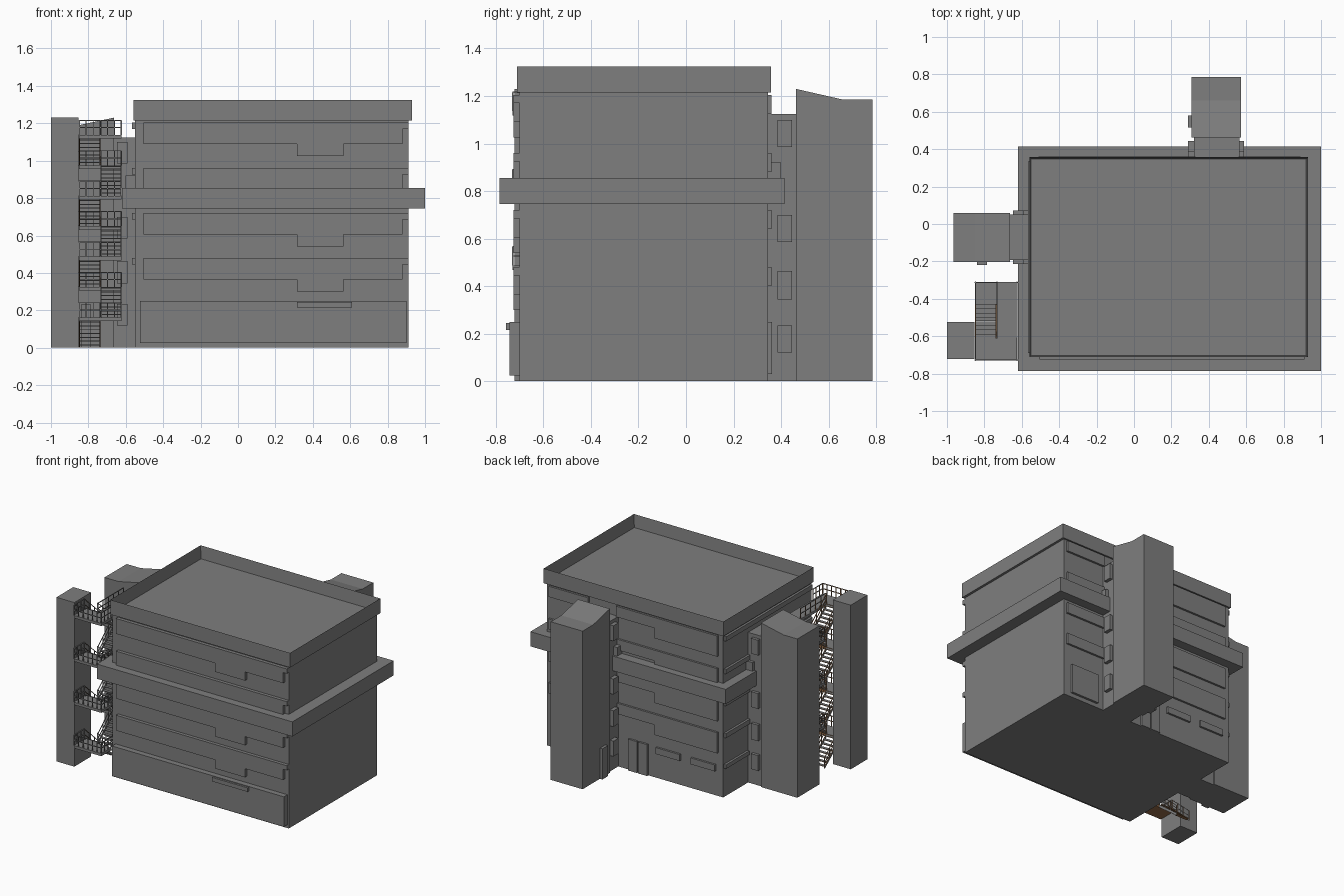
import bpy, bmesh
from mathutils import Vector

if "Cube" in bpy.data.objects:
    bpy.data.objects.remove(bpy.data.objects["Cube"])


def material(name, col):
    m = bpy.data.materials.new(name)
    m.diffuse_color = (*col, 1)
    m.use_nodes = True
    m.node_tree.nodes["Principled BSDF"].inputs["Base Color"].default_value = m.diffuse_color
    return m


GREY = material("concrete grey", (0.21, 0.21, 0.21))
BROWN = material("stair brown", (0.30, 0.15, 0.065))


def add_prism(bm, pts, axis, a, b):
    """Extrude a 2D outline along an axis from a to b."""
    def place(p, d):
        return {'x': (d, p[0], p[1]), 'y': (p[0], d, p[1]), 'z': (p[0], p[1], d)}[axis]
    lo = [bm.verts.new(place(p, a)) for p in pts]
    hi = [bm.verts.new(place(p, b)) for p in pts]
    n = len(pts)
    bm.faces.new(lo)
    bm.faces.new(hi[::-1])
    for i in range(n):
        j = (i + 1) % n
        bm.faces.new((lo[i], hi[i], hi[j], lo[j]))


def add_box(bm, x0, x1, y0, y1, z0, z1):
    add_prism(bm, [(x0, y0), (x1, y0), (x1, y1), (x0, y1)], 'z', z0, z1)


def finish(bm, name, brown_rule=False):
    bmesh.ops.recalc_face_normals(bm, faces=bm.faces[:])
    bm.normal_update()
    if brown_rule:  # undersides and rear-facing sides are brown
        for f in bm.faces:
            f.material_index = int(f.normal.z < -0.5 or f.normal.y > 0.5)
    me = bpy.data.meshes.new(name)
    bm.to_mesh(me)
    bm.free()
    me.materials.append(GREY)
    if brown_rule:
        me.materials.append(BROWN)
    ob = bpy.data.objects.new(name, me)
    bpy.context.collection.objects.link(ob)
    return ob


def box(name, *dims):
    bm = bmesh.new()
    add_box(bm, *dims)
    return finish(bm, name)


def prism(name, pts, axis, a, b):
    bm = bmesh.new()
    add_prism(bm, pts, axis, a, b)
    return finish(bm, name)


# Main block and overhanging slab
box("main_block", -0.55, 0.912, -0.70, 0.345, 0, 1.216)
box("overhang_slab", -0.62, 1.0, -0.785, 0.415, 0.745, 0.855)

# Roof tray with parapet
bm = bmesh.new()
add_box(bm, -0.56, 0.93, -0.712, 0.357, 1.215, 1.325)
bmesh.ops.recalc_face_normals(bm, faces=bm.faces[:])
top = max(bm.faces, key=lambda f: f.calc_center_median().z)
bmesh.ops.inset_region(bm, faces=[top], thickness=0.014)
bmesh.ops.translate(bm, verts=top.verts[:], vec=Vector((0, 0, -0.095)))
finish(bm, "roof_parapet")

# Stepped window bands on each upper floor, front, back and left
for i, t in enumerate((0.48, 0.72, 0.96, 1.205)):
    prism(f"front_band_{i}", [
        (-0.505, t), (-0.505, t - 0.115), (0.315, t - 0.115), (0.315, t - 0.18),
        (0.565, t - 0.18), (0.565, t - 0.115), (0.88, t - 0.115),
        (0.88, t - 0.035), (0.912, t - 0.035), (0.912, t)], 'y', -0.725, -0.695)
    prism(f"back_band_{i}", [
        (-0.51, t), (-0.51, t - 0.155), (0.01, t - 0.155), (0.01, t - 0.08),
        (0.33, t - 0.08), (0.33, t)], 'y', 0.34, 0.36)
    box(f"back_right_band_{i}", 0.56, 0.89, 0.34, 0.36, t - 0.08, t)
    box(f"left_ledge_{i}", -0.567, -0.545, -0.69, 0.335, t - 0.035, t)

# Ground floor panels, ledge, doors and windows
box("front_ground_panel", -0.525, 0.90, -0.742, -0.695, 0.025, 0.25)
box("front_ledge", 0.315, 0.61, -0.757, -0.74, 0.215, 0.245)
box("left_ground_ledge", -0.567, -0.545, 0.06, 0.335, 0.215, 0.245)
box("back_ground_panel", 0.62, 0.85, 0.34, 0.362, 0.03, 0.25)
for i, x in enumerate((0.07, 0.155)):
    box(f"back_door_{i}", x, x + 0.075, 0.34, 0.36, 0.0, 0.235)
for i, x in enumerate((-0.49, -0.20)):
    box(f"back_window_{i}", x, x + 0.2, 0.34, 0.36, 0.185, 0.233)

# Back tower with sloped top, connector and side door
prism("back_tower", [(0.462, 0), (0.785, 0), (0.785, 1.185), (0.66, 1.185), (0.462, 1.23)],
      'x', 0.308, 0.572)
box("back_connector", 0.32, 0.563, 0.34, 0.47, 0, 1.125)
box("back_tower_door", 0.288, 0.31, 0.515, 0.58, 0, 0.23)

# Left tower with sloped top, connector and side door
prism("left_tower", [(-0.664, 0), (-0.965, 0), (-0.965, 1.19), (-0.85, 1.19), (-0.664, 1.23)],
      'y', -0.203, 0.06)
box("left_connector", -0.67, -0.545, -0.192, 0.05, 0, 1.125)
box("left_tower_door", -0.84, -0.785, -0.22, -0.2, 0, 0.23)

# Windows on both sides of the connectors, one floor set closer to the block
for i, (z0, z1, d) in enumerate(((0.12, 0.235, 0), (0.343, 0.463, 0), (0.585, 0.70, 0),
                                 (0.80, 0.92, 0.045), (0.985, 1.10, 0))):
    for s, (p, q) in enumerate(((0.29, 0.325), (0.558, 0.588))):
        box(f"back_connector_window_{i}_{s}", p, q, 0.385 - d, 0.445 - d, z0, z1)
    for s, (p, q) in enumerate(((-0.215, -0.19), (0.045, 0.072))):
        box(f"left_connector_window_{i}_{s}", -0.647 + d, -0.59 + d, p, q, z0, z1)

# Lone shaft beside the outside stairs
box("stair_shaft", -1.0, -0.852, -0.722, -0.523, 0, 1.23)

# Outside stairs: landings, flights and railings
XL, XM, XR = -0.85, -0.735, -0.622
YF, YA, YB, YK = -0.73, -0.61, -0.43, -0.31
RAIL, R = 0.078, 0.0025
HALF = 0.1625


def railing(bm, p0, p1, posts):
    """Top and mid rails with posts between two deck points."""
    p0, p1 = Vector(p0), Vector(p1)
    for i in range(posts):
        p = p0.lerp(p1, i / (posts - 1))
        add_box(bm, p.x - R, p.x + R, p.y - R, p.y + R, p.z, p.z + RAIL)
    for h in (RAIL, RAIL * 0.5):
        if abs(p1.y - p0.y) > abs(p1.x - p0.x):
            add_prism(bm, [(p0.y, p0.z + h - R), (p1.y, p1.z + h - R), (p1.y, p1.z + h + R),
                           (p0.y, p0.z + h + R)], 'x', p0.x - R, p0.x + R)
        else:
            add_box(bm, p0.x, p1.x, p0.y - R, p0.y + R, p0.z + h - R, p0.z + h + R)


decks, flights, rails = bmesh.new(), bmesh.new(), bmesh.new()
for k in range(7):
    z0, z1 = HALF * k, HALF * (k + 1)
    forward = k % 2 == 0
    xa, xb = (XL, XM) if forward else (XM, XR)
    ya, yb = (YB, YA) if forward else (YA, YB)
    # Treads and side stringers
    n = 8
    for i in range(n):
        y, z = ya + (yb - ya) * (i + 0.5) / n, z0 + HALF * (i + 0.6) / n
        add_box(flights, xa + 0.004, xb - 0.004, y - 0.011, y + 0.011, z, z + 0.005)
    for x in (xa, xb - 0.005):
        add_prism(flights, [(ya, z0), (ya, z0 + 0.02), (yb, z1), (yb, z1 - 0.022)], 'x', x, x + 0.005)
    for x in (xa + R, xb - R):
        railing(rails, (x, ya, z0), (x, yb, z1), 4)
    # Landing at the top of the flight
    y0, y1, edge = (YF, YA, YF) if forward else (YB, YK, YK)
    add_box(decks, XL, XR, y0, y1, z1 - 0.02, z1)
    railing(rails, (XL, edge + (R if forward else -R), z1), (XR, edge + (R if forward else -R), z1), 7)
    for x in (XL + R, XR - R):
        railing(rails, (x, y0, z1), (x, y1, z1), 4)
# Top walkway running back to the building side
add_box(decks, XM, XR, YA, YK, 7 * HALF - 0.02, 7 * HALF)
railing(rails, (XM + R, YA, 7 * HALF), (XM + R, YK, 7 * HALF), 6)
finish(decks, "stair_landings", True)
finish(flights, "stair_flights", True)
finish(rails, "stair_railings", True)
